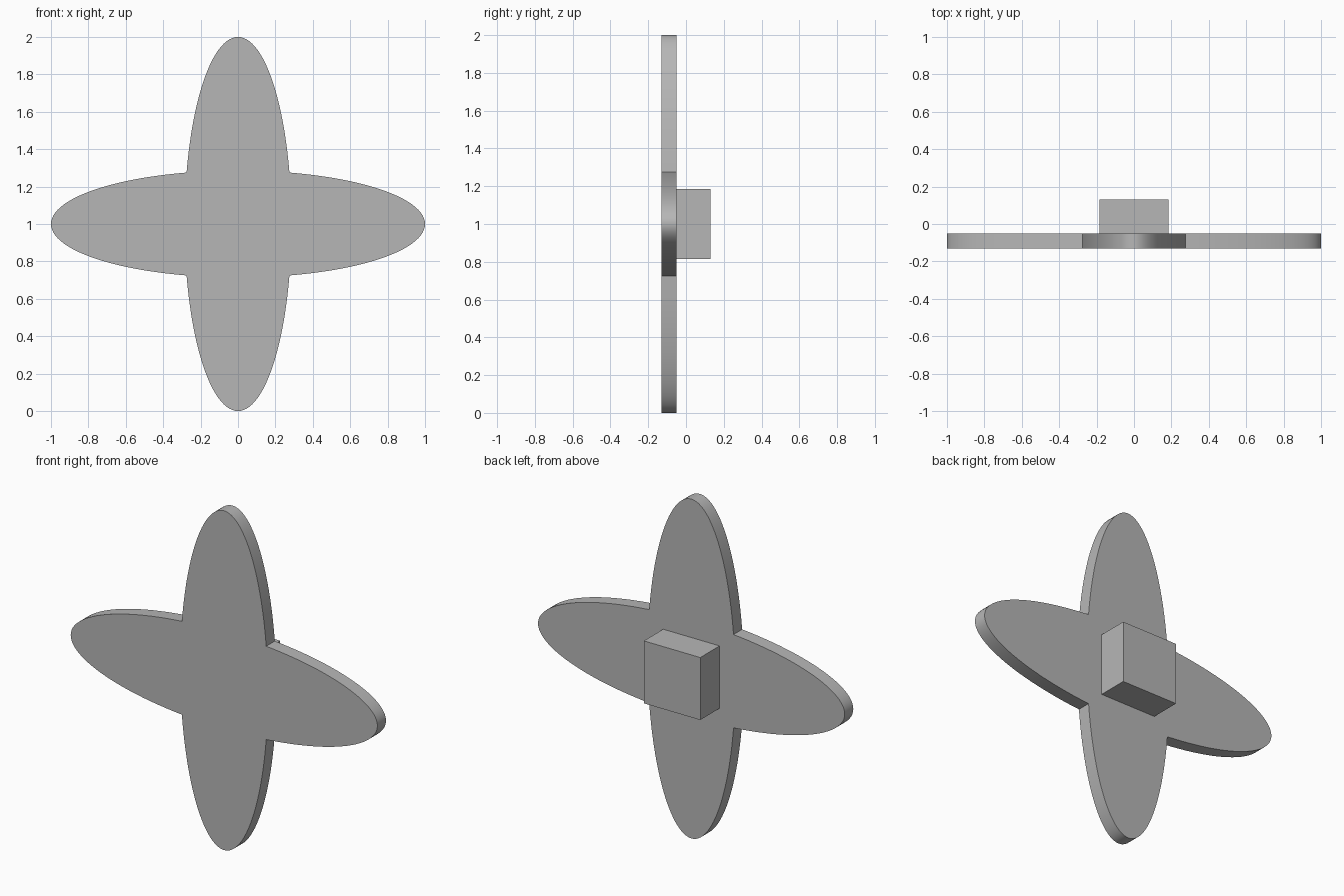
import bpy
import bmesh
from math import sin, cos, pi, acos, sqrt, radians

cube = bpy.data.objects.get("Cube")
if cube:
    bpy.data.objects.remove(cube, do_unlink=True)

GREY = 0.47
grey = bpy.data.materials.new("plain grey")
grey.use_nodes = True
grey.diffuse_color = (GREY, GREY, GREY, 1)
grey.node_tree.nodes["Principled BSDF"].inputs["Base Color"].default_value = grey.diffuse_color

CENTRE_Z = 1.0
FRONT, JOIN, BACK = -0.13, -0.05, 0.13


def prism(name, outline, y0, y1):
    """Extrude an x-z outline from y0 back to y1."""
    bm = bmesh.new()
    face = bm.faces.new([bm.verts.new((x, y0, CENTRE_Z + z)) for x, z in outline])
    made = bmesh.ops.extrude_face_region(bm, geom=[face])["geom"]
    moved = [v for v in made if isinstance(v, bmesh.types.BMVert)]
    bmesh.ops.translate(bm, verts=moved, vec=(0, y1 - y0, 0))
    bmesh.ops.recalc_face_normals(bm, faces=bm.faces)
    mesh = bpy.data.meshes.new(name)
    bm.to_mesh(mesh)
    bm.free()
    mesh.materials.append(grey)
    obj = bpy.data.objects.new(name, mesh)
    bpy.context.collection.objects.link(obj)
    return obj


# Cross plate: outline of two crossed ellipses, one arm turned four times
HALF_WIDTH = 0.286
STEPS = 48
corner = acos(HALF_WIDTH / sqrt(1 + HALF_WIDTH ** 2))
outline = []
for arm in range(4):
    a = arm * pi / 2
    for i in range(STEPS):
        t = corner * (2 * i / STEPS - 1)
        u, v = cos(t), HALF_WIDTH * sin(t)
        outline.append((u * cos(a) - v * sin(a), u * sin(a) + v * cos(a)))
plate = prism("cross_plate", outline, FRONT, JOIN)

# Smooth rims, sharp edges and inner corners
bpy.ops.object.select_all(action="DESELECT")
plate.select_set(True)
bpy.context.view_layer.objects.active = plate
bpy.ops.object.shade_smooth_by_angle(angle=radians(30))

# Square mounting block on the back
h = 0.184
prism("mounting_block", [(-h, -h), (h, -h), (h, h), (-h, h)], JOIN, BACK)
